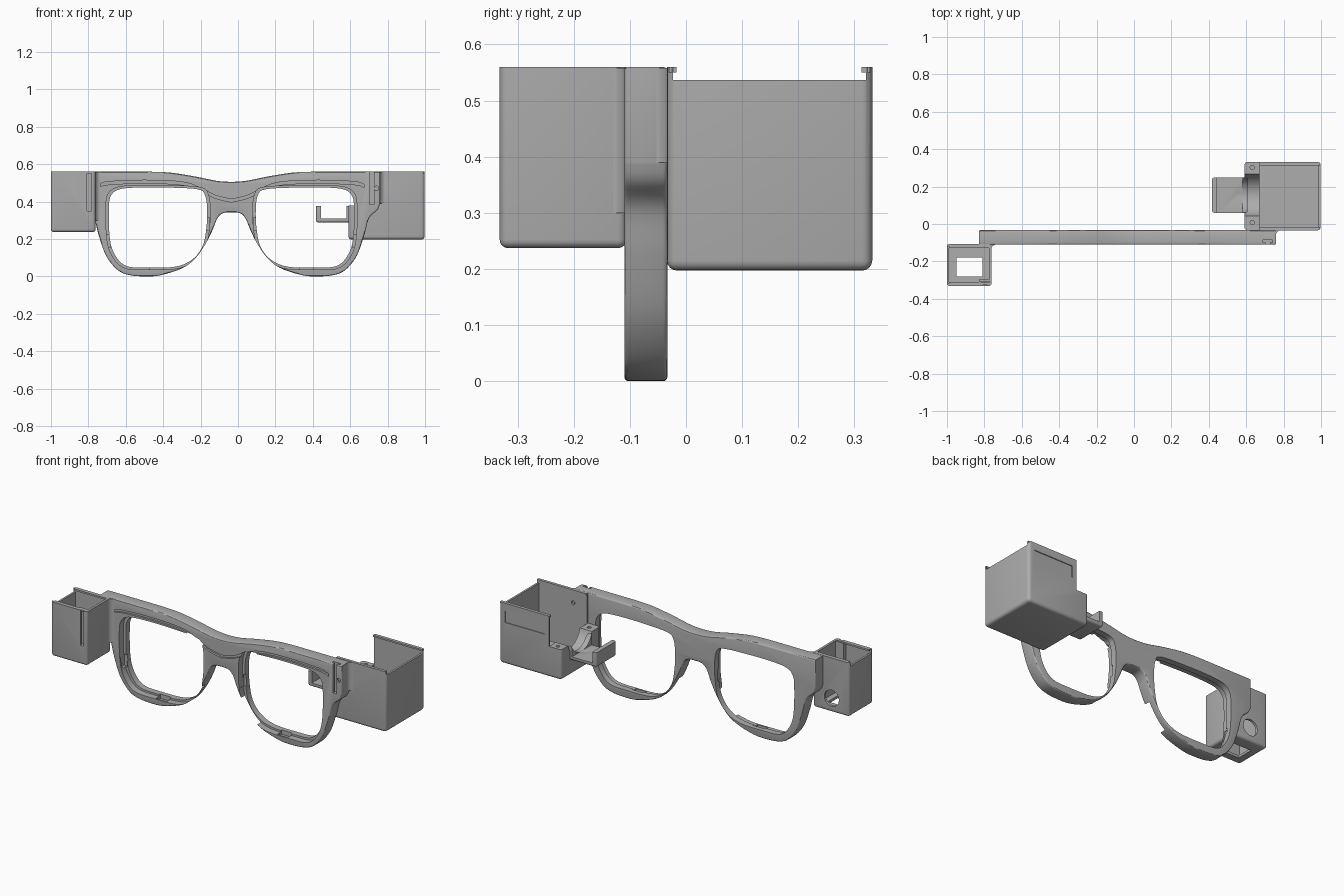
import bpy, bmesh, math
from mathutils import Vector

old = bpy.data.objects.get("Cube")
if old:
    bpy.data.objects.remove(old, do_unlink=True)

grey = bpy.data.materials.new("matte grey")
grey.use_nodes = True
grey.diffuse_color = (0.42, 0.42, 0.42, 1)
grey.node_tree.nodes["Principled BSDF"].inputs["Base Color"].default_value = (0.42, 0.42, 0.42, 1)
MID = -0.035          # centre line of the spectacle front
FRONT, BACK = -0.11, -0.033


def finish(name, bm):
    bmesh.ops.recalc_face_normals(bm, faces=bm.faces)
    mesh = bpy.data.meshes.new(name)
    bm.to_mesh(mesh)
    bm.free()
    ob = bpy.data.objects.new(name, mesh)
    bpy.context.collection.objects.link(ob)
    mesh.materials.append(grey)
    return ob


def box(name, lo, hi, bevel=0.0, open_top=True):
    bm = bmesh.new()
    bmesh.ops.create_cube(bm, size=1)
    for v in bm.verts:
        v.co = Vector([lo[i] if v.co[i] < 0 else hi[i] for i in range(3)])
    if bevel:
        edges = [e for e in bm.edges
                 if not (open_top and all(v.co.z == hi[2] or abs(v.co.z - hi[2]) < 1e-5 for v in e.verts))]
        bmesh.ops.bevel(bm, geom=edges, offset=bevel, segments=4, profile=0.5, affect='EDGES')
    return finish(name, bm)


def prism(name, pts, a, b, axis='y', bevel=0.0):
    """Extrude a closed outline: (x, z) along y, or (x, y) along z."""
    bm = bmesh.new()
    place = (lambda p: (p[0], a, p[1])) if axis == 'y' else (lambda p: (p[0], p[1], a))
    face = bm.faces.new([bm.verts.new(place(p)) for p in pts])
    new = bmesh.ops.extrude_face_region(bm, geom=[face])["geom"]
    shift = Vector((0, b - a, 0)) if axis == 'y' else Vector((0, 0, b - a))
    bmesh.ops.translate(bm, verts=[g for g in new if isinstance(g, bmesh.types.BMVert)], vec=shift)
    if bevel:
        rims = [e for e in bm.edges if any(len(f.verts) > 4 for f in e.link_faces)]
        bmesh.ops.bevel(bm, geom=rims, offset=bevel, segments=3, profile=0.5, affect='EDGES')
    return finish(name, bm)


def rod(name, centre, radius, length, axis):
    bm = bmesh.new()
    bmesh.ops.create_cone(bm, segments=40, radius1=radius, radius2=radius, depth=length, cap_ends=True)
    ob = finish(name, bm)
    turn = {'x': (0, math.pi / 2, 0), 'y': (math.pi / 2, 0, 0), 'z': (0, 0, 0)}[axis]
    ob.rotation_euler = turn
    ob.location = centre
    return ob


def cut(ob, *cutters):
    for c in cutters:
        mod = ob.modifiers.new("cut", 'BOOLEAN')
        mod.operation, mod.solver, mod.object = 'DIFFERENCE', 'EXACT', c
    bpy.context.view_layer.update()
    mesh = bpy.data.meshes.new_from_object(ob.evaluated_get(bpy.context.evaluated_depsgraph_get()))
    ob.modifiers.clear()
    ob.data = mesh
    for c in cutters:
        bpy.data.objects.remove(c, do_unlink=True)


def spline(pts, n=5, closed=False):
    p = [Vector(q) for q in pts]
    p = [p[-1]] + p + [p[0], p[1]] if closed else [p[0]] + p + [p[-1]]
    out = []
    for i in range(1, len(p) - 2):
        a, b, c, d = p[i - 1:i + 3]
        for k in range(n):
            t = k / n
            out.append((2 * b + (c - a) * t + (2 * a - 5 * b + 4 * c - d) * t * t
                        + (3 * b - a - 3 * c + d) * t ** 3) / 2)
    return out if closed else out + [p[-1]]


def side(pts, s):
    return [(MID + s * u, z) for u, z in pts]


# Spectacle front: half outline, mirrored about the bridge
top = spline([(0, .505), (.08, .511), (.2, .535), (.33, .555), (.45, .56)]) + [Vector((.795, .56))]
low = spline([(.795, .39), (.78, .355), (.735, .31), (.71, .22), (.67, .11), (.61, .035), (.55, .008),
              (.47, 0), (.38, .006), (.26, .045), (.19, .10), (.135, .18), (.10, .25),
              (.075, .31), (.045, .338), (0, .342)])
half = top + low
frame = prism("spectacle_frame", side(half, 1) + side(half[-2:0:-1], -1), FRONT, BACK, bevel=.008)

# Lens openings with a shallow front seat and retaining notches
lens = spline([(.14, .43), (.18, .465), (.35, .475), (.5, .475), (.60, .465), (.645, .43), (.655, .36),
               (.65, .2), (.62, .11), (.56, .055), (.45, .047), (.3, .052), (.21, .09),
               (.155, .16), (.135, .25), (.13, .35)], closed=True)
centre = Vector((.393, .262))
seat = [centre + Vector(((p - centre).x * 1.06, (p - centre).y * 1.05)) for p in lens]
for s in (-1, 1):
    notches = []
    for u, z, w, h in ((.40, .04, .035, .02), (.13, .28, .012, .035), (.66, .19, .012, .035)):
        x = MID + s * u
        notches.append(box("notch", (x - w, -.10, z - h), (x + w, -.06, z + h)))
    cut(frame, prism("opening", side(lens, s), -.2, .1), prism("seat", side(seat, s), -.2, -.07), *notches)

# Brow groove following the top rim
brow = spline([(0, .405), (.085, .425), (.165, .465), (.265, .497), (.465, .506), (.66, .498), (.71, .482)])
brow = side(brow[:0:-1], -1) + side(brow, 1)
band = [(x, z + .008) for x, z in brow] + [(x, z - .008) for x, z in reversed(brow)]
cut(frame, prism("groove", band, -.2, -.098))


# Undercut slot for a sliding clip
def slot(ob, x, y, z):
    cut(ob, box("slot_neck", (x - .011, y - .02, z), (x + .011, y + .022, .6)))
    cut(ob, box("slot_inner", (x - .025, y + .012, z), (x + .025, y + .024, .6)))


slot(frame, .715, FRONT, .385)
cut(frame, rod("clip_hole", (.74, -.11, .47), .012, .05, 'y'))

# Large open housing on the left temple
big = box("large_housing", (.59, -.034, .197), (.998, .332, .56), .018)
cut(big, box("hollow", (.67, -.023, .212), (.986, .321, .7)))
cut(big, box("step_gap", (.5, -.1, .38), (.67, .4, .7)))
cut(big, box("wall_drop", (.97, -.023, .537), (1.1, .321, .7)))
cut(big, rod("trough", (.62, .155, .408), .116, .2, 'x'))
cut(big, rod("wire_hole", (.76, -.03, .48), .012, .06, 'y'))
cut(big, box("label_recess", (.70, .327, .445), (.96, .4, .515)))
for y in (.008, .302):
    cut(big, rod("screw_hole", (.632, y, .38), .011, .1, 'z'))
lips = [box("large_housing_lip_front", (.67, -.03, .55), (.995, -.017, .56)),
        box("large_housing_lip_back", (.67, .313, .55), (.995, .328, .56))]

# Small cradle tray beside the trough
tray = box("cradle_tray", (.417, .06, .288), (.61, .248, .376), .012)
cut(tray, box("tray_hollow", (.444, 0, .31), (.579, .3, .5)))
cut(tray, rod("tray_trough", (.6, .155, .408), .1, .1, 'x'))

# Small open housing on the right temple
small = box("small_housing", (-1, -.332, .237), (-.762, -.106, .56), .015)
cut(small, box("hollow", (-.988, -.318, .252), (-.776, -.12, .7)))
cut(small, box("floor_window", (-.95, -.28, .2), (-.81, -.18, .3)))
cut(small, box("wall_drop", (-1.1, -.318, .537), (-.98, -.12, .7)))
cut(small, rod("cable_hole", (-.885, -.1, .32), .048, .06, 'y'))
web = box("clip_channel", (-.83, -.322, .26), (-.77, -.298, .558))
for ob in (small, web):
    slot(ob, -.795, -.332, .35)
lips += [box("small_housing_lip_front", (-.99, -.325, .55), (-.77, -.309, .56)),
         box("small_housing_lip_back", (-.99, -.129, .55), (-.77, -.112, .56))]


# Concave fillets where the housings meet the spectacle front
def fillet(name, x, y, sx, sy, z0, r=.03):
    arc = [(x + sx * r * (1 - math.sin(a)), y + sy * r * (1 - math.cos(a)))
           for a in (math.pi / 2 * k / 6 for k in range(7))]
    return prism(name, [(x, y)] + arc, z0, .558, axis='z')


joints = [fillet("small_housing_fillet", -.764, -.109, 1, -1, .30),
          fillet("large_housing_fillet", .758, -.033, 1, -1, .39)]

# Smooth the curved faces, keep hard edges crisp
parts = [frame, big, tray, small, web] + lips + joints
bpy.ops.object.select_all(action='DESELECT')
for ob in parts:
    ob.select_set(True)
bpy.context.view_layer.objects.active = frame
bpy.ops.object.shade_smooth_by_angle(angle=math.radians(30))
